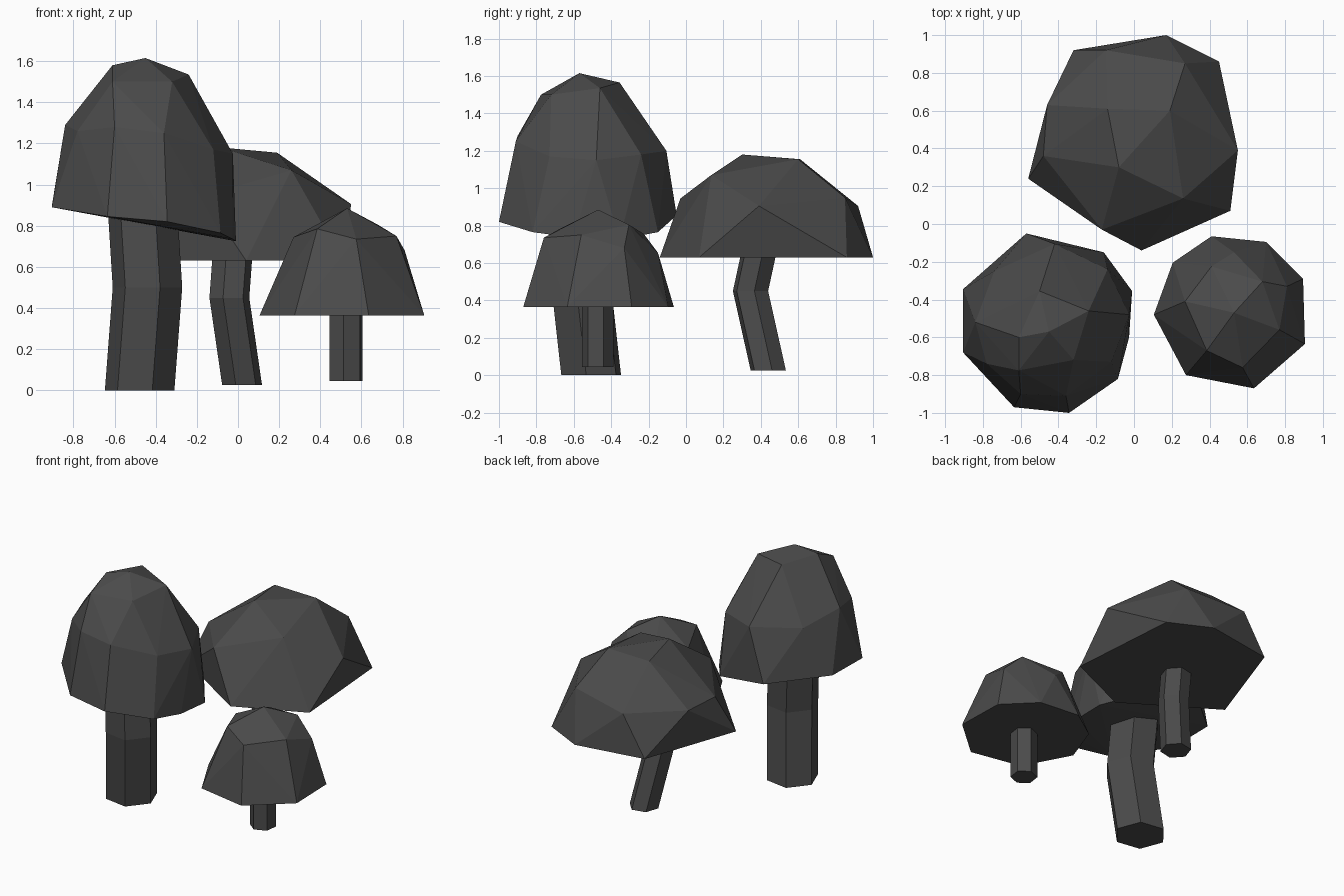
import bpy, bmesh, math

if "Cube" in bpy.data.objects:
    bpy.data.objects.remove(bpy.data.objects["Cube"])

# Dark charcoal shared by all parts
dark = bpy.data.materials.new("charcoal")
dark.diffuse_color = (.07, .07, .07, 1)
dark.use_nodes = True
dark.node_tree.nodes["Principled BSDF"].inputs["Base Color"].default_value = dark.diffuse_color


def finish(name, bm):
    bmesh.ops.recalc_face_normals(bm, faces=bm.faces[:])
    mesh = bpy.data.meshes.new(name)
    bm.to_mesh(mesh)
    bm.free()
    mesh.materials.append(dark)
    ob = bpy.data.objects.new(name, mesh)
    bpy.context.collection.objects.link(ob)
    return ob


def cap(name, rim, crown):
    """Faceted dome: convex skin over a rim outline and a few crown points."""
    bm = bmesh.new()
    for p in rim + crown:
        bm.verts.new(p)
    res = bmesh.ops.convex_hull(bm, input=bm.verts[:])
    junk = [v for v in res["geom_interior"] if isinstance(v, bmesh.types.BMVert)]
    bmesh.ops.delete(bm, geom=list(set(junk)), context='VERTS')
    return finish(name, bm)


def stem(name, path, radius, turn=-5, sides=6):
    """Six-sided bent column along a list of centre points."""
    bm = bmesh.new()
    rings = []
    for x, y, z in path:
        ring = []
        for i in range(sides):
            a = math.radians(turn) + math.tau * i / sides
            ring.append(bm.verts.new((x + radius * math.cos(a), y + radius * math.sin(a), z)))
        rings.append(ring)
    for lo, hi in zip(rings, rings[1:]):
        for i in range(sides):
            j = (i + 1) % sides
            bm.faces.new((lo[i], lo[j], hi[j], hi[i]))
    bm.faces.new(rings[0][::-1])
    bm.faces.new(rings[-1])
    return finish(name, bm)


def flat(z, *points):
    return [(x, y, z) for x, y in points]


# Tall mushroom, front left, with a tilted cap
cap("tall_cap",
    [(-.57, -.05, .855), (-.16, -.15, .765), (-.01, -.355, .725), (-.026, -.60, .735),
     (-.085, -.82, .765), (-.344, -1.0, .82), (-.635, -.97, .845), (-.905, -.68, .89),
     (-.905, -.345, .895)],
    [(-.45, -.57, 1.615), (-.61, -.60, 1.58), (-.50, -.355, 1.565), (-.24, -.46, 1.535),
     (-.61, -.775, 1.50), (-.32, -.72, 1.50),
     (-.84, -.52, 1.29), (-.78, -.74, 1.26), (-.60, -.90, 1.28), (-.36, -.91, 1.25),
     (-.12, -.73, 1.17), (-.025, -.48, 1.15), (-.14, -.24, 1.18), (-.42, -.105, 1.20),
     (-.74, -.25, 1.22)])
stem("tall_stem", [(-.478, -.507, 0), (-.44, -.563, .5), (-.468, -.54, .95)], .171, turn=-9)

# Wide mushroom at the back
cap("wide_cap",
    flat(.63, (.04, -.14), (.51, .07), (.45, .86), (.17, 1.0), (-.32, .92), (-.56, .24)),
    [(.55, .39, .905), (-.17, -.03, .945), (-.46, .63, .90), (-.48, .36, .90),
     (-.15, .92, .905), (.27, .85, .95), (.26, .135, 1.07),
     (-.08, .30, 1.18), (.19, .60, 1.155), (-.14, .61, 1.155)])
stem("wide_stem", [(.02, .44, .025), (-.042, .345, .45), (-.02, .41, .75)], .099, turn=12)

# Small mushroom, front right
cap("small_cap",
    flat(.365, (.41, -.065), (.70, -.095), (.895, -.29), (.905, -.635),
         (.635, -.87), (.275, -.80), (.105, -.48), (.205, -.205)),
    [(.53, -.47, .885), (.385, -.67, .785), (.575, -.76, .735), (.77, -.56, .75),
     (.68, -.305, .805), (.41, -.225, .755), (.27, -.41, .745), (.81, -.33, .68),
     (.53, -.15, .655)])
stem("small_stem", [(.525, -.472, .045), (.525, -.472, .5)], .086, turn=22)
